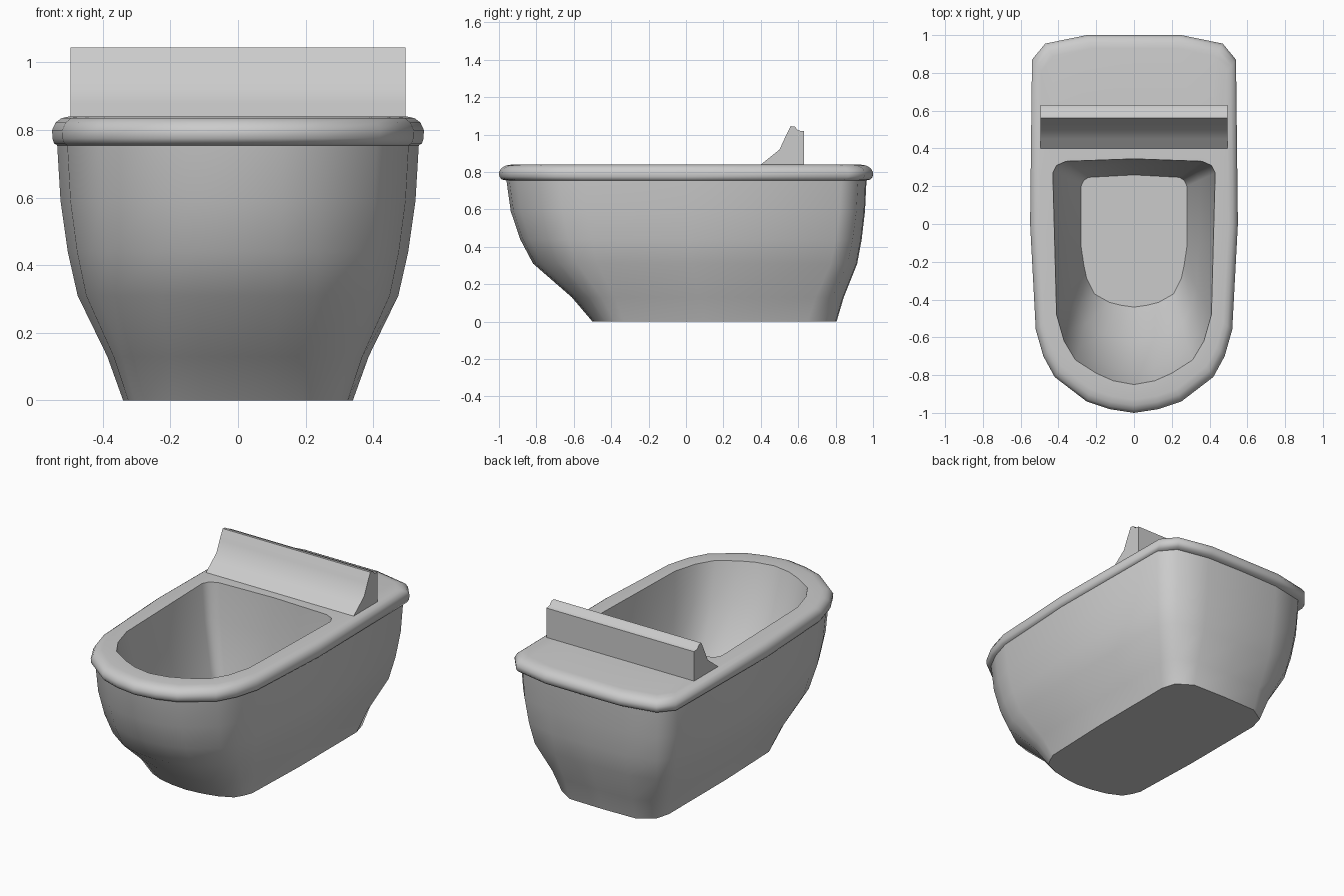
import bpy, bmesh, math

cube = bpy.data.objects.get("Cube")
if cube:
    bpy.data.objects.remove(cube, do_unlink=True)

grey = bpy.data.materials.new("plain grey")
grey.use_nodes = True
grey.diffuse_color = (0.6, 0.6, 0.6, 1)
grey.node_tree.nodes["Principled BSDF"].inputs["Base Color"].default_value = (0.6, 0.6, 0.6, 1)


def finish(name, bm):
    """Turn a bmesh into a smooth-shaded object with sharp edges kept."""
    bmesh.ops.recalc_face_normals(bm, faces=bm.faces)
    mesh = bpy.data.meshes.new(name)
    bm.to_mesh(mesh)
    bm.free()
    mesh.materials.append(grey)
    obj = bpy.data.objects.new(name, mesh)
    bpy.context.collection.objects.link(obj)
    bpy.ops.object.select_all(action="DESELECT")
    obj.select_set(True)
    bpy.context.view_layer.objects.active = obj
    bpy.ops.object.shade_smooth_by_angle(angle=math.radians(45))


def mirrored(half):
    """Close a half outline, given front to back, across the centre line."""
    return half + [(-x, y) for x, y in half[-2:0:-1]]


def blend(start, end, t, z):
    """A ring at height z, part way from one outline to another."""
    return [(a + (c - a) * t, b + (d - b) * t, z) for (a, b), (c, d) in zip(start, end)]


# Plan outlines: foot, top of the wall, rim, opening and basin floor
foot = mirrored([(0, -0.5), (0.1, -0.49), (0.19, -0.47), (0.275, -0.43), (0.305, -0.38),
                 (0.325, -0.33), (0.34, 0.1), (0.34, 0.65), (0.315, 0.74), (0.22, 0.8), (0, 0.805)])
shoulder = mirrored([(0, -0.96), (0.13, -0.945), (0.245, -0.905), (0.41, -0.78), (0.465, -0.675),
                     (0.505, -0.54), (0.535, 0), (0.525, 0.83), (0.45, 0.92), (0.25, 0.96), (0, 0.965)])
rim = mirrored([(0, -1), (0.13, -0.98), (0.25, -0.94), (0.42, -0.81), (0.48, -0.7),
                (0.52, -0.56), (0.55, 0), (0.54, 0.87), (0.47, 0.955), (0.25, 1), (0, 1)])
rim_top = [(x * 0.91, y * 0.93) for x, y in rim]
opening = mirrored([(0, -0.85), (0.11, -0.83), (0.2, -0.79), (0.31, -0.72), (0.37, -0.62),
                    (0.41, -0.48), (0.42, -0.1), (0.43, 0.27), (0.41, 0.31), (0.36, 0.332), (0, 0.345)])
floor = mirrored([(0, -0.44), (0.07, -0.43), (0.13, -0.415), (0.21, -0.37), (0.25, -0.29),
                  (0.265, -0.22), (0.28, -0.12), (0.28, 0.2), (0.267, 0.23), (0.24, 0.247), (0, 0.26)])

# Bowl: rings from the foot up the wall, round the rim and down into the basin
rings = [blend(foot, shoulder, t, z) for t, z in (
    (0, 0), (0.24, 0.13), (0.69, 0.31), (0.84, 0.44), (0.95, 0.59), (1, 0.755))]
rings += [blend(shoulder, rim, t, z) for t, z in ((0.62, 0.76), (0.95, 0.775), (1, 0.8))]
rings += [blend(rim, rim_top, t, z) for t, z in ((0.2, 0.822), (0.55, 0.835), (1, 0.84))]
rings += [blend(opening, floor, t, z) for t, z in (
    (0, 0.84), (0.17, 0.62), (0.55, 0.36), (1, 0.13))]

bm = bmesh.new()
loops = [[bm.verts.new(p) for p in ring] for ring in rings]
for low, high in zip(loops, loops[1:]):
    for i in range(len(low)):
        j = (i + 1) % len(low)
        bm.faces.new((low[i], low[j], high[j], high[i]))
bm.faces.new(loops[0])
bm.faces.new(loops[-1])
finish("bowl", bm)

# Back ledge: a side profile drawn out across the width
profile = [(0.4, 0.835), (0.4, 0.84), (0.45, 0.88), (0.5, 0.92), (0.53, 0.985), (0.56, 1.045),
           (0.582, 1.042), (0.6, 1.022), (0.63, 1.018), (0.63, 0.835)]
bm = bmesh.new()
side = bm.faces.new([bm.verts.new((-0.495, y, z)) for y, z in profile])
moved = bmesh.ops.extrude_face_region(bm, geom=[side], use_keep_orig=True)
bmesh.ops.translate(bm, vec=(0.99, 0, 0),
                    verts=[v for v in moved["geom"] if isinstance(v, bmesh.types.BMVert)])
finish("back_ledge", bm)
